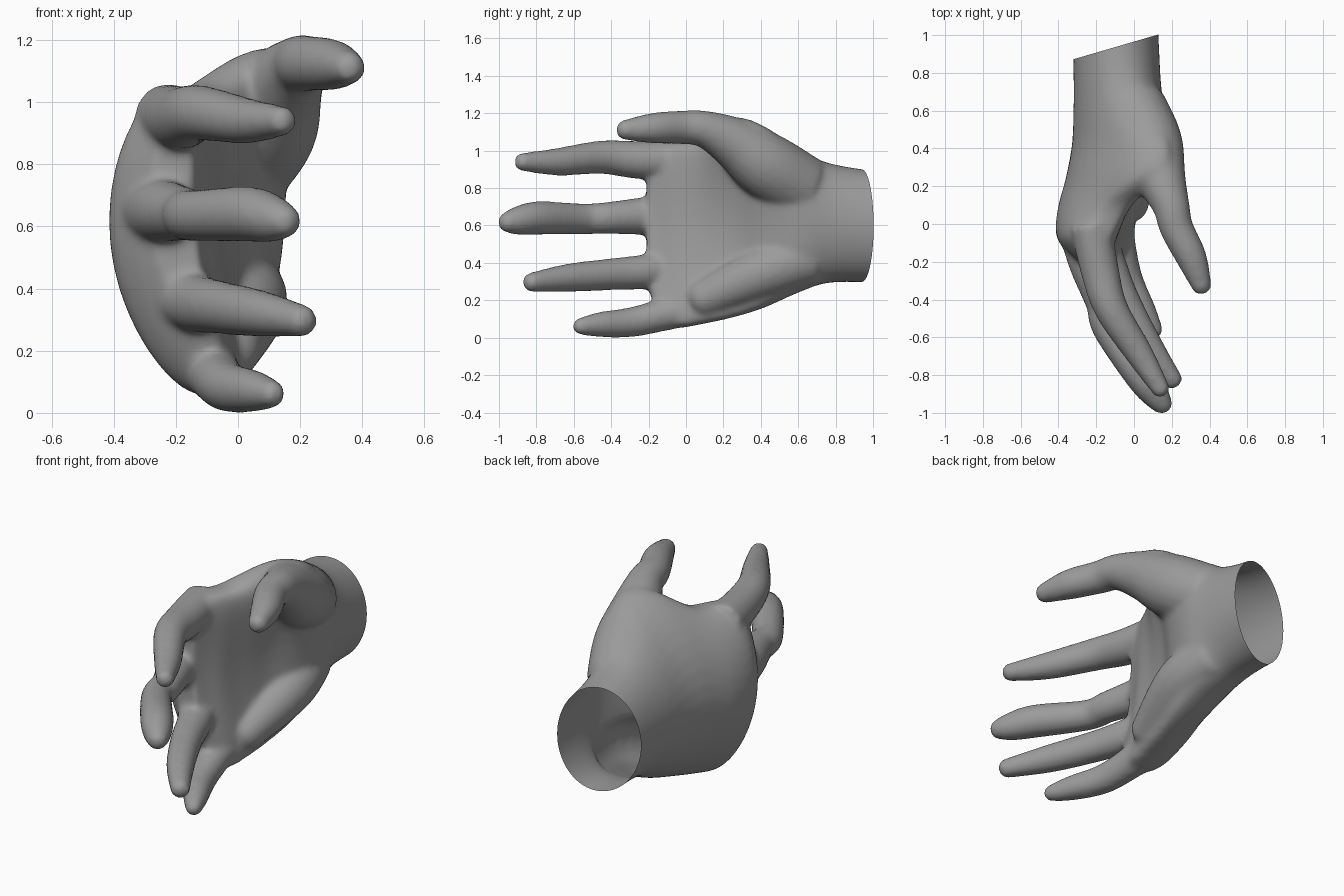
import bpy, bmesh, math
from mathutils import Vector

if "Cube" in bpy.data.objects:
    bpy.data.objects.remove(bpy.data.objects["Cube"])

SIDES = 20
skin = bpy.data.materials.new("skin_grey")
skin.diffuse_color = (0.33, 0.33, 0.33, 1)
skin.use_nodes = True
skin.node_tree.nodes["Principled BSDF"].inputs["Base Color"].default_value = skin.diffuse_color


def loft(bm, rings):
    """Closed tube through rings of points."""
    loops = [[bm.verts.new(p) for p in ring] for ring in rings]
    for a, b in zip(loops, loops[1:]):
        for i in range(len(a)):
            j = (i + 1) % len(a)
            bm.faces.new((a[i], a[j], b[j], b[i]))
    bm.faces.new(loops[0][::-1])
    bm.faces.new(loops[-1])


def smooth_path(points, steps=5):
    """Catmull-Rom resampling of tuples of any length."""
    out = []
    for i in range(len(points) - 1):
        quad = [points[max(0, min(len(points) - 1, i + k))] for k in (-1, 0, 1, 2)]
        for s in range(steps):
            t = s / steps
            out.append([0.5 * (2 * b + (c - a) * t + (2 * a - 5 * b + 4 * c - d) * t * t
                               + (3 * b - a - 3 * c + d) * t ** 3)
                        for a, b, c, d in zip(*quad)])
    return out + [list(points[-1])]


def palm_ring(y, zb, zt, xb, xm, xt, h):
    """Bent oval: bottom, middle and top x give the bend, h the half thickness."""
    power = min(1, max(.6, .6 + .45 * y))   # boxy at the knuckles, round at the wrist
    ring = []
    for i in range(SIDES * 2):
        a = math.pi * i / SIDES
        u, c = math.sin(a), math.cos(a)
        x = xm + (xt - xb) / 2 * u + ((xt + xb) / 2 - xm) * u * u
        x += math.copysign(abs(c) ** power, c) * h
        ring.append((x, y, (zb + zt) / 2 + (zt - zb) / 2 * u))
    return ring


def digit_rings(path):
    """Round sections square to the path, with a rounded tip."""
    pts = smooth_path(path)
    rings = []
    for i, (x, y, z, r) in enumerate(pts):
        p0, p1 = pts[max(i - 1, 0)], pts[min(i + 1, len(pts) - 1)]
        d = (Vector(p1[:3]) - Vector(p0[:3])).normalized()
        side = d.cross(Vector((0, 0, 1))).normalized()
        up = side.cross(d)
        rings.append([Vector((x, y, z)) + (side * math.cos(a) + up * math.sin(a)) * r
                      for a in (2 * math.pi * k / SIDES for k in range(SIDES))])
        if i == len(pts) - 1:
            mid = Vector((x, y, z))
            for s, k in ((0.35, 0.8), (0.6, 0.4)):
                rings.append([mid + (v - mid) * k + d * r * s for v in rings[i]])
    return rings


# Wrist to knuckles: y, z bottom, z top, x bottom, x middle, x top, half thickness
PALM = [
    (1.10, .29, .88, -.10, -.10, -.10, .225),
    (0.78, .295, .93, -.08, -.09, -.06, .23),
    (0.60, .24, 1.01, -.03, -.085, .02, .235),
    (0.42, .16, 1.13, -.01, -.11, .12, .215),
    (0.26, .11, 1.175, -.02, -.17, .10, .185),
    (0.10, .075, 1.06, -.05, -.22, -.09, .18),
    (-.05, .055, 1.045, -.08, -.24, -.18, .17),
    (-.14, .12, 1.02, -.09, -.235, -.18, .125),
    (-.21, .28, .98, -.13, -.21, -.18, .07),
]

# Centre lines: x, y, z, radius
heel_pad = [(-.02, .66, .42, .14), (.02, .42, .35, .14), (-.03, .08, .20, .10)]
thumb = [(-.01, .62, .80, .18), (.08, .43, .92, .178), (.135, .26, 1.04, .14),
         (.195, .10, 1.115, .10), (.225, -.02, 1.125, .09), (.305, -.18, 1.12, .082),
         (.362, -.34, 1.11, .052)]
index_finger = [(-.23, .0, .95, .11), (-.18, -.25, .95, .102), (-.12, -.45, .965, .09),
                (.03, -.69, .94, .074), (.148, -.885, .94, .048)]
middle_finger = [(-.28, -.05, .65, .115), (-.24, -.22, .65, .102), (-.17, -.42, .64, .086),
                 (-.14, -.55, .635, .083), (.03, -.79, .64, .09), (.11, -.90, .625, .077),
                 (.16, -.968, .615, .052)]
ring_finger = [(-.23, .0, .40, .11), (-.14, -.20, .355, .095), (-.06, -.39, .34, .086),
               (.07, -.63, .32, .076), (.212, -.835, .295, .052)]
little_finger = [(-.10, .02, .16, .095), (-.07, -.15, .115, .086), (-.03, -.30, .082, .08),
                 (.05, -.46, .07, .068), (.116, -.575, .06, .044)]

# All solid pieces in one mesh
bm = bmesh.new()
loft(bm, [palm_ring(*p) for p in smooth_path(PALM)])
for path in (heel_pad, thumb, index_finger, middle_finger, ring_finger, little_finger):
    loft(bm, digit_rings(path))
bmesh.ops.recalc_face_normals(bm, faces=bm.faces)
mesh = bpy.data.meshes.new("hand")
bm.to_mesh(mesh)
bm.free()
hand = bpy.data.objects.new("hand", mesh)
bpy.context.collection.objects.link(hand)

# Fuse into one skin and soften the webs between digits
fuse = hand.modifiers.new("fuse", 'REMESH')
fuse.mode = 'VOXEL'
fuse.voxel_size = 0.014
soft = hand.modifiers.new("soften", 'SMOOTH')
soft.factor = 0.5
soft.iterations = 14
bpy.context.view_layer.objects.active = hand
hand.select_set(True)
for name in ("fuse", "soften"):
    bpy.ops.object.modifier_apply(modifier=name)

# Cut the wrist open at a slant
bm = bmesh.new()
bm.from_mesh(mesh)
bmesh.ops.bisect_plane(bm, geom=bm.verts[:] + bm.edges[:] + bm.faces[:],
                       plane_co=(-.105, .935, .6), plane_no=(-.28, .96, 0), clear_outer=True)
bm.to_mesh(mesh)
bm.free()
mesh.materials.clear()
mesh.materials.append(skin)
bpy.ops.object.shade_smooth()
